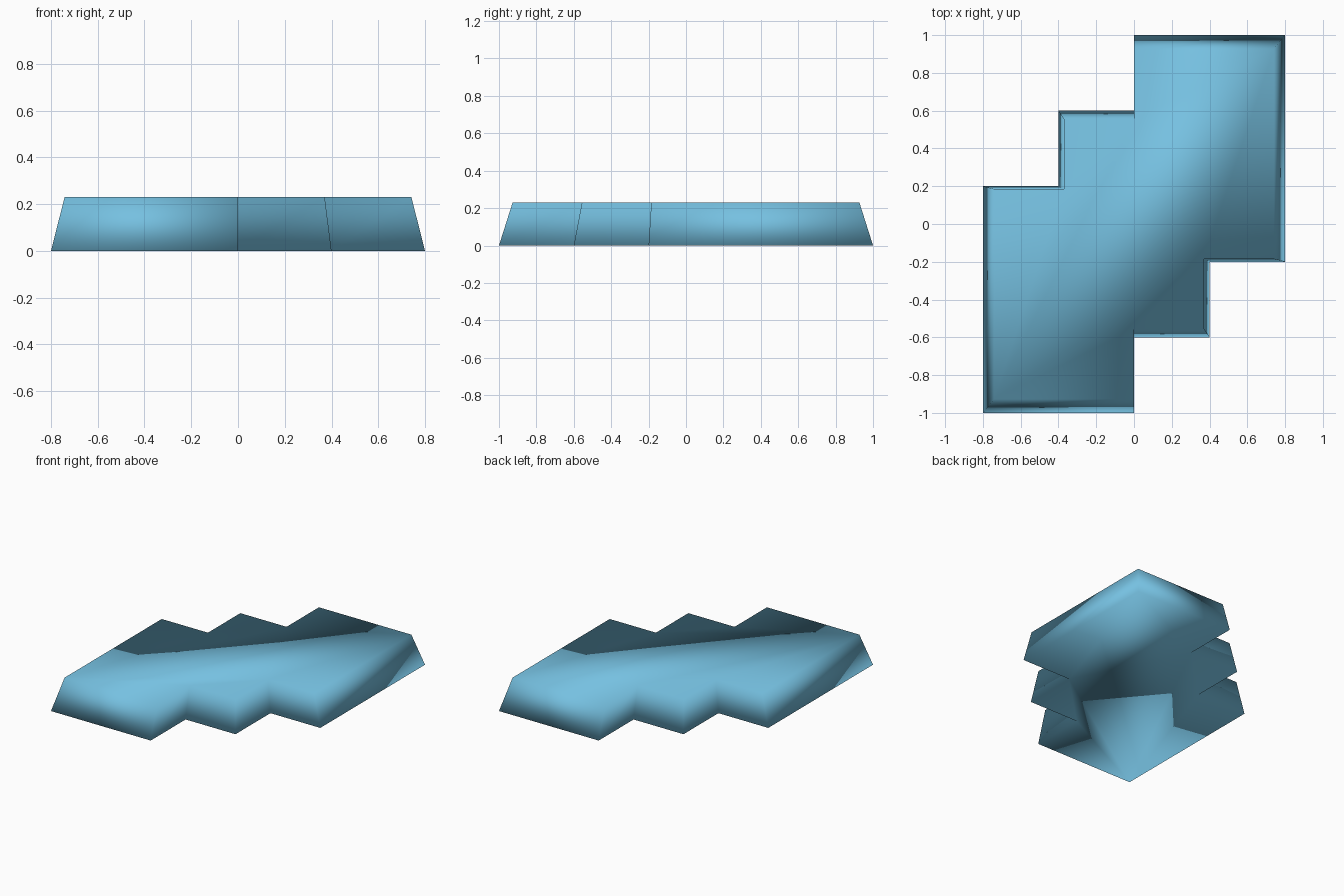
import bpy
import bmesh

HEIGHT = 0.23
TAPER = 0.927

cube = bpy.data.objects.get("Cube")
if cube:
    bpy.data.objects.remove(cube, do_unlink=True)

# Flat blue material
blue = bpy.data.materials.new("sky blue")
blue.use_nodes = True
color = (0.18, 0.53, 0.75, 1)
blue.diffuse_color = color
blue.node_tree.nodes["Principled BSDF"].inputs["Base Color"].default_value = color

# Stepped footprint: one half, then the same half turned by 180 degrees
half = [(0.8, -0.2), (0.8, 1), (0, 1), (0, 0.6), (-0.4, 0.6), (-0.4, 0.2)]
outline = half + [(-x, -y) for x, y in half]

# Solid block narrowing toward its top
bm = bmesh.new()
base = [bm.verts.new((x, y, 0)) for x, y in outline]
top = [bm.verts.new((x * TAPER, y * TAPER, HEIGHT)) for x, y in outline]
bm.faces.new(reversed(base))
bm.faces.new(top)
for i in range(len(outline)):
    j = (i + 1) % len(outline)
    bm.faces.new((base[i], base[j], top[j], top[i]))
bmesh.ops.recalc_face_normals(bm, faces=bm.faces)

# The whole block is smooth shaded, corners included
for face in bm.faces:
    face.smooth = True

mesh = bpy.data.meshes.new("stepped_block")
bm.to_mesh(mesh)
bm.free()
mesh.materials.append(blue)
block = bpy.data.objects.new("stepped_block", mesh)
bpy.context.collection.objects.link(block)
